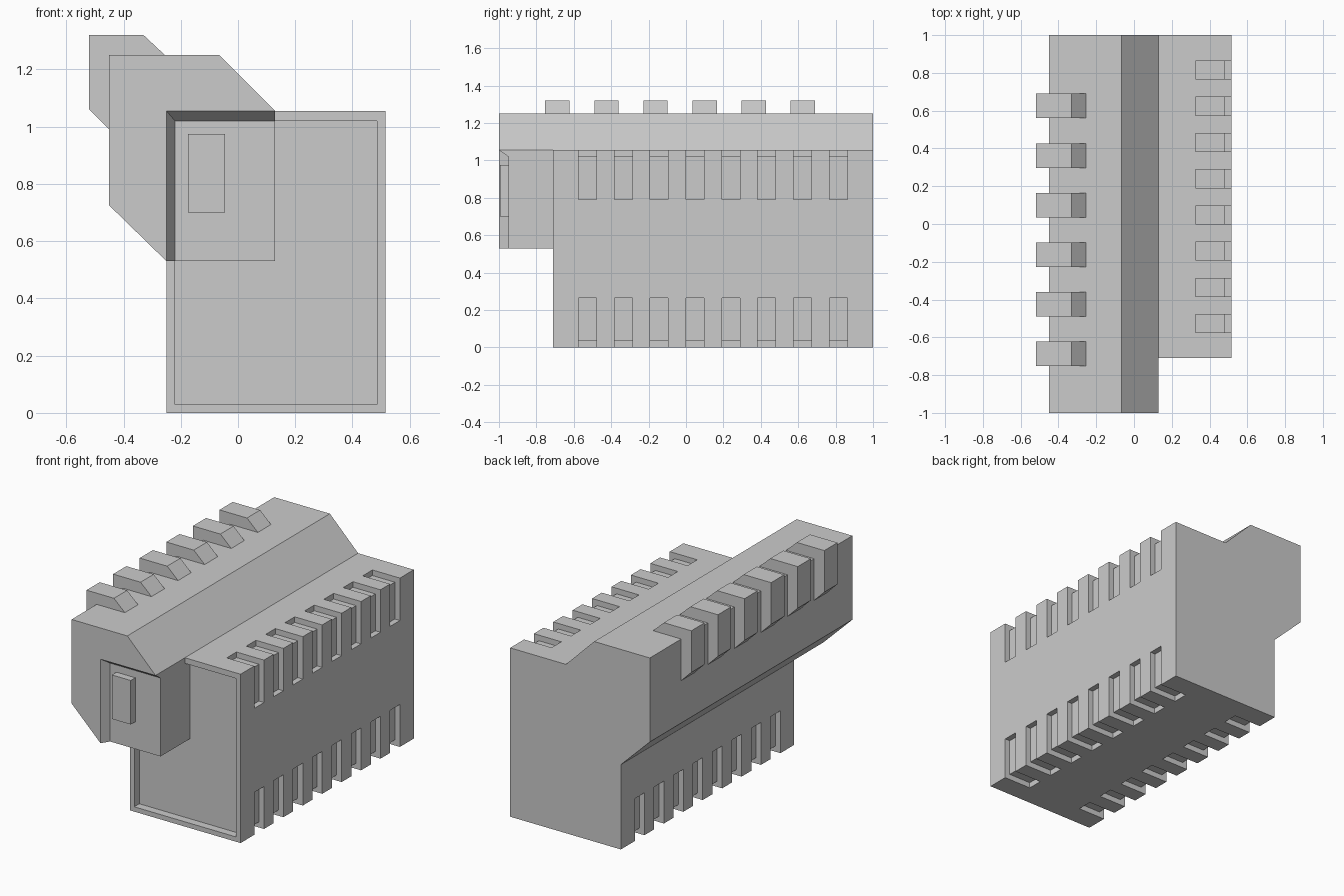
import bpy
import bmesh

if "Cube" in bpy.data.objects:
    bpy.data.objects.remove(bpy.data.objects["Cube"], do_unlink=True)

# Single grey material
grey = bpy.data.materials.new("plain_grey")
grey.use_nodes = True
colour = (0.6, 0.6, 0.6, 1)
grey.diffuse_color = colour
grey.node_tree.nodes["Principled BSDF"].inputs["Base Color"].default_value = colour


def add_loft(bm, front, back, y0, y1):
    """Solid between two matching (x, z) loops at y0 and y1."""
    a = [bm.verts.new((x, y0, z)) for x, z in front]
    b = [bm.verts.new((x, y1, z)) for x, z in back]
    bm.faces.new(a)
    bm.faces.new(b[::-1])
    for i in range(len(a)):
        j = (i + 1) % len(a)
        bm.faces.new((a[j], a[i], b[i], b[j]))


def make(name, lofts):
    bm = bmesh.new()
    for loft in lofts:
        add_loft(bm, *loft)
    bmesh.ops.recalc_face_normals(bm, faces=bm.faces)
    mesh = bpy.data.meshes.new(name)
    bm.to_mesh(mesh)
    bm.free()
    mesh.materials.append(grey)
    obj = bpy.data.objects.new(name, mesh)
    bpy.context.collection.objects.link(obj)
    return obj


def rect(x0, x1, z0, z1):
    return [(x0, z0), (x1, z0), (x1, z1), (x0, z1)]


def cut(target, cutter):
    mod = target.modifiers.new(cutter.name, "BOOLEAN")
    mod.operation = "DIFFERENCE"
    mod.solver = "EXACT"
    mod.object = cutter
    bpy.context.view_layer.objects.active = target
    bpy.ops.object.modifier_apply(modifier=mod.name)
    bpy.data.objects.remove(cutter, do_unlink=True)


LEFT, RIGHT, TOP, FRONT = -0.25, 0.515, 1.055, -0.71
MID = (LEFT + RIGHT) / 2
DEEP = 0.035

# Main casing, stepped around the upper housing
casing_shape = [(LEFT, 0), (RIGHT, 0), (RIGHT, TOP), (0.13, TOP),
                (0.13, 0.53), (LEFT, 0.53)]
casing = make("casing", [(casing_shape, casing_shape, FRONT, 1)])

# Recessed front panel
panel = rect(-0.22, 0.485, 0.03, 1.02)
cut(casing, make("panel_cutter", [(panel, panel, -0.8, FRONT + 0.05)]))

# Slots wrapping the lower edges and the upper right edge
out = 0.1
lower = [(RIGHT + out, -out), (RIGHT + out, 0.265), (RIGHT - DEEP, 0.265),
         (RIGHT - DEEP, DEEP), (0.325, DEEP), (0.325, -out)]
upper = [(x, TOP - z) for x, z in lower]
lower_left = [(2 * MID - x, z) for x, z in lower]
slots = []
for i in range(8):
    y = -0.527 + 0.1917 * i
    for shape in (lower, upper, lower_left):
        slots.append((shape, shape, y - 0.048, y + 0.048))
cut(casing, make("slot_cutter", slots))

# Upper housing with a bevelled recess at its front
housing_shape = [(-0.45, 1.25), (-0.45, 0.725), (LEFT, 0.53), (0.13, 0.53),
                 (0.13, TOP), (-0.065, 1.25)]
housing = make("upper_housing", [(housing_shape, housing_shape, -1, 1)])
cut(housing, make("recess_cutter", [
    (rect(-0.28, 0.4, 0.3, 1.09), rect(-0.22, 0.4, 0.3, 1.02), -1.05, -0.95)]))

# Raised plate in the recess
plate = rect(-0.175, -0.045, 0.70, 0.975)
make("front_plate", [(plate, plate, -0.995, -0.95)])

# Row of fins wrapping the upper left edge
fin_shape = [(-0.52, 1.32), (-0.52, 1.06), (-0.45, 0.99), (-0.43, 0.99),
             (-0.43, 1.23), (-0.255, 1.23), (-0.255, 1.25), (-0.33, 1.32)]
for i in range(6):
    y = -0.688 + 0.2626 * i
    make(f"fin_{i + 1}", [(fin_shape, fin_shape, y - 0.065, y + 0.065)])
